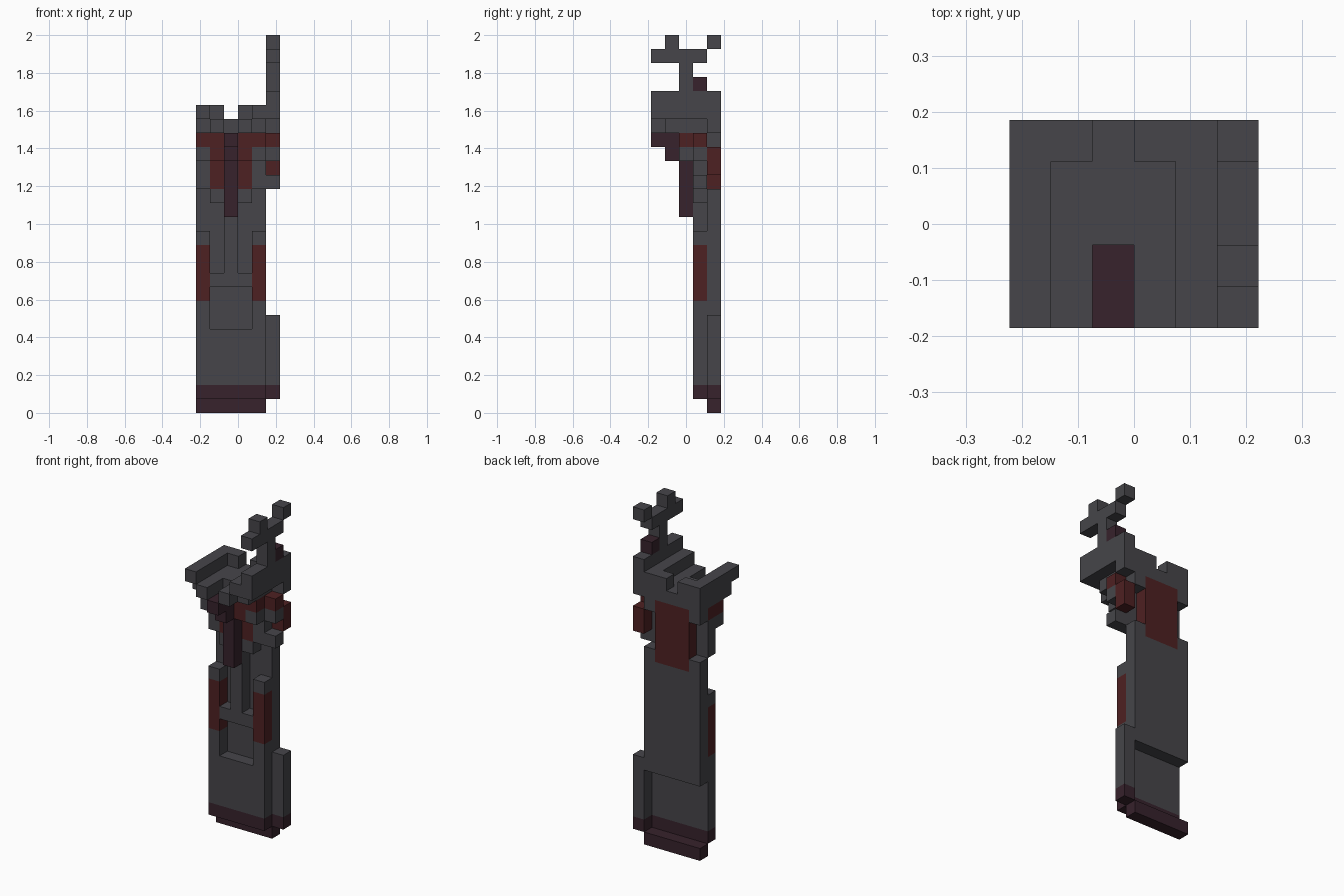
import bpy
import bmesh
import math
from mathutils import Vector

cube = bpy.data.objects.get("Cube")
if cube:
    bpy.data.objects.remove(cube, do_unlink=True)

U = 2 / 27                      # edge length of one block
ORIGIN = Vector((3, 2.5, 0))    # grid point that lands on x = y = z = 0


def make_material(name, colour):
    mat = bpy.data.materials.new(name)
    mat.use_nodes = True
    mat.diffuse_color = (*colour, 1)
    bsdf = mat.node_tree.nodes["Principled BSDF"]
    bsdf.inputs["Base Color"].default_value = (*colour, 1)
    bsdf.inputs["Roughness"].default_value = 0.9
    return mat


GREY = make_material("dark grey", (0.061, 0.060, 0.068))
RED = make_material("dark red", (0.076, 0.015, 0.016))
MAROON = make_material("deep maroon", (0.038, 0.016, 0.025))

cells = {}       # block -> part name
materials = {}   # part name -> material


def part(name, mat, *boxes, mirror=False):
    """Fill boxes given as (x0, x1, y0, y1, z0, z1) in blocks; the body mirrors about its middle column."""
    materials[name] = mat
    for x0, x1, y0, y1, z0, z1 in boxes:
        for x in range(x0, x1):
            for y in range(y0, y1):
                for z in range(z0, z1):
                    cells[x, y, z] = name
                    if mirror:
                        cells[4 - x, y, z] = name


# Foot and lower body
part("foot", MAROON, (0, 5, 4, 5, 0, 1), (0, 5, 3, 4, 1, 2), (5, 6, 4, 5, 1, 2))
part("lower_front", GREY, (0, 5, 3, 4, 2, 6))
part("side_fin", GREY, (5, 6, 4, 5, 2, 7))
part("back_panel", GREY, (0, 5, 4, 5, 6, 15))
part("back_shoulders", GREY, (0, 1, 4, 5, 15, 16), mirror=True)

# Front frame with red side bands
part("side_posts", GREY, (0, 1, 3, 4, 6, 8), (0, 1, 3, 4, 12, 13), mirror=True)
part("side_bands", RED, (0, 1, 3, 4, 8, 12), mirror=True)
part("front_crossbar", GREY, (1, 4, 3, 4, 9, 10))
part("front_rib", GREY, (2, 3, 3, 4, 10, 15))

# Flaring collar
part("collar_base", GREY, (1, 4, 3, 4, 15, 16))
part("collar_core", RED, (1, 4, 3, 5, 16, 20), (1, 4, 4, 5, 15, 16))
part("collar_front", RED, (1, 2, 2, 3, 18, 20), mirror=True)
part("collar_sides", GREY, (0, 1, 3, 4, 16, 18), (0, 1, 2, 4, 18, 19),
     (0, 1, 4, 5, 19, 20), mirror=True)
part("collar_band", RED, (0, 1, 2, 4, 19, 20), mirror=True)

# Hanging beak at the front
part("beak", MAROON, (2, 3, 0, 2, 19, 20), (2, 3, 1, 3, 18, 19),
     (2, 3, 2, 3, 14, 20))

# Bracket on the side of the collar
part("bracket_red", RED, (5, 6, 3, 4, 19, 20), (5, 6, 4, 5, 17, 19))
part("bracket_grey", GREY, (5, 6, 3, 4, 18, 19), (5, 6, 3, 4, 16, 17))

# Platform with raised rim
part("platform", GREY, (1, 2, 0, 5, 20, 21), (0, 1, 1, 5, 20, 21), mirror=True)
part("platform_middle", GREY, (2, 3, 2, 5, 20, 21))
part("rim", GREY, (0, 1, 0, 5, 21, 22), (1, 2, 4, 5, 21, 22), mirror=True)

# Tall side wall and branching mast
part("side_wall", GREY, (5, 6, 4, 5, 20, 21), (5, 6, 0, 5, 21, 23))
part("mast", GREY, (5, 6, 2, 3, 23, 25), (5, 6, 0, 4, 25, 26),
     (5, 6, 1, 2, 26, 27), (5, 6, 4, 5, 26, 27))
part("mast_knob", MAROON, (5, 6, 3, 4, 23, 24))


def add_exposed_faces(bm, cell):
    """Add the sides of a block that do not touch another block."""
    centre = Vector(cell) + Vector((0.5, 0.5, 0.5))
    for axis in range(3):
        for sign in (-1, 1):
            normal = Vector((0, 0, 0))
            normal[axis] = sign
            if tuple(c + int(n) for c, n in zip(cell, normal)) in cells:
                continue
            a = Vector((0, 0, 0))
            a[(axis + 1) % 3] = 0.5
            b = normal.cross(a)
            corners = (-a - b, a - b, a + b, b - a)
            bm.faces.new([bm.verts.new((centre + normal / 2 + c - ORIGIN) * U)
                          for c in corners])


# Turn each part into a clean flat-sided mesh
for name, mat in materials.items():
    bm = bmesh.new()
    for cell, owner in cells.items():
        if owner == name:
            add_exposed_faces(bm, cell)
    bmesh.ops.remove_doubles(bm, verts=bm.verts, dist=U / 100)
    bm.normal_update()
    bmesh.ops.dissolve_limit(bm, angle_limit=math.radians(1),
                             verts=bm.verts, edges=bm.edges)
    mesh = bpy.data.meshes.new(name)
    bm.to_mesh(mesh)
    bm.free()
    mesh.materials.append(mat)
    bpy.context.collection.objects.link(bpy.data.objects.new(name, mesh))
